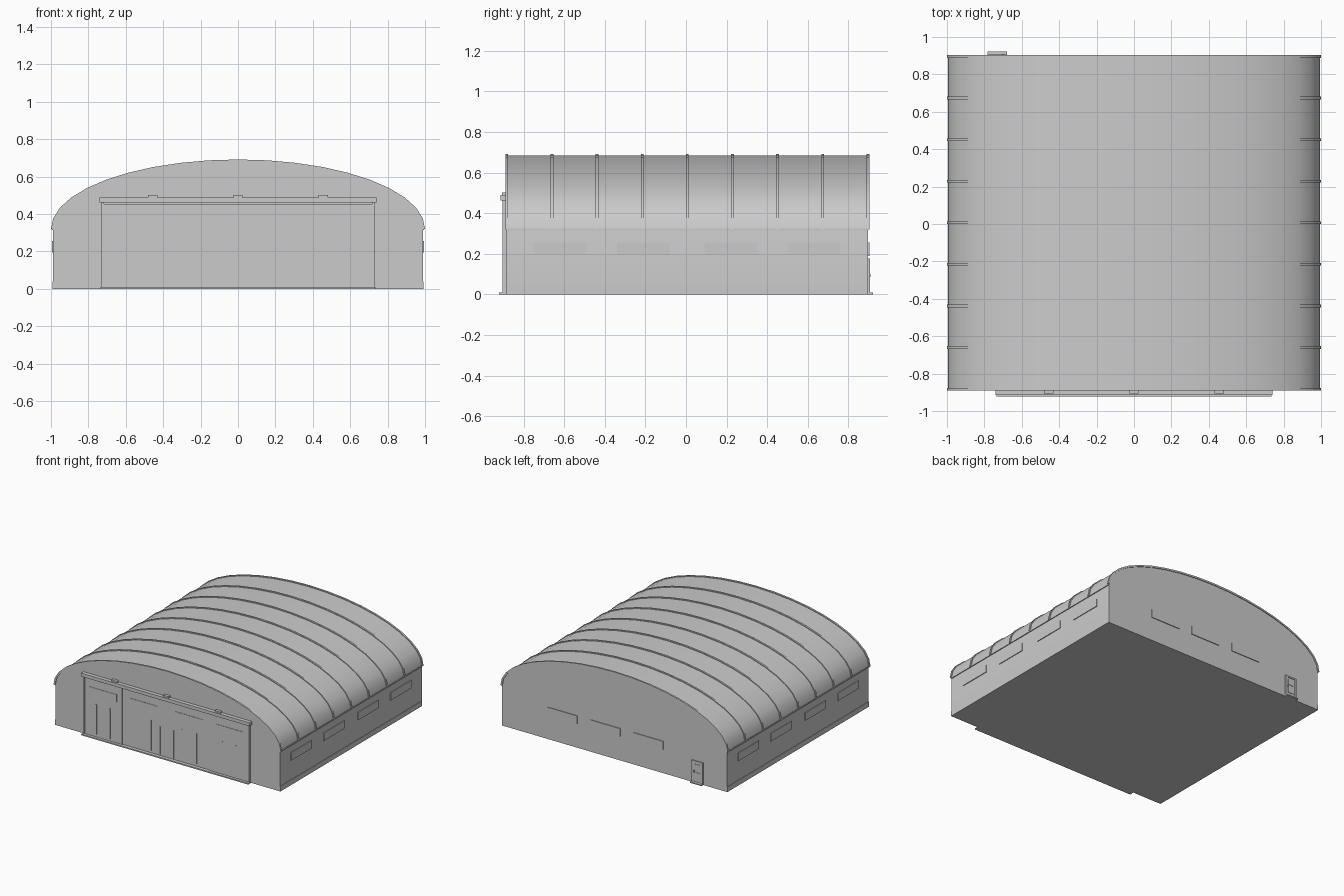
import bpy
import bmesh
import math

cube = bpy.data.objects.get("Cube")
if cube:
    bpy.data.objects.remove(cube, do_unlink=True)

grey = bpy.data.materials.new("plain_grey")
grey.use_nodes = True
grey.diffuse_color = (0.6, 0.6, 0.6, 1)
grey.node_tree.nodes["Principled BSDF"].inputs["Base Color"].default_value = (0.6, 0.6, 0.6, 1)

FRONT, BACK = -0.884, 0.897     # gable wall planes
MID = (FRONT + BACK) / 2
EAVE = 0.32
SEGMENTS = 20


def finish(name, bm):
    bmesh.ops.recalc_face_normals(bm, faces=bm.faces)
    mesh = bpy.data.meshes.new(name)
    bm.to_mesh(mesh)
    bm.free()
    mesh.materials.append(grey)
    obj = bpy.data.objects.new(name, mesh)
    bpy.context.collection.objects.link(obj)
    return obj


def box(name, x0, x1, y0, y1, z0, z1):
    bm = bmesh.new()
    bmesh.ops.create_cube(bm, size=1)
    bmesh.ops.scale(bm, vec=(x1 - x0, y1 - y0, z1 - z0), verts=bm.verts)
    bmesh.ops.translate(bm, vec=((x0 + x1) / 2, (y0 + y1) / 2, (z0 + z1) / 2), verts=bm.verts)
    return finish(name, bm)


def extrude_profile(name, points, y0, y1):
    bm = bmesh.new()
    face = bm.faces.new([bm.verts.new((x, y0, z)) for x, z in points])
    geom = bmesh.ops.extrude_face_region(bm, geom=[face])["geom"]
    verts = [g for g in geom if isinstance(g, bmesh.types.BMVert)]
    bmesh.ops.translate(bm, vec=(0, y1 - y0, 0), verts=verts)
    return finish(name, bm)


def arch(half_width, rise):
    angles = [math.pi * i / SEGMENTS for i in range(SEGMENTS + 1)]
    return [(half_width * math.cos(a), EAVE + rise * math.sin(a)) for a in angles]


def smooth(obj):
    bpy.ops.object.select_all(action="DESELECT")
    obj.select_set(True)
    bpy.context.view_layer.objects.active = obj
    bpy.ops.object.shade_smooth_by_angle(angle=math.radians(30))


# Hall with its arched gables, and the roof skin over it
hall = extrude_profile("hall_walls", [(-0.988, 0), (0.988, 0)] + arch(0.988, 0.36), FRONT, BACK)
smooth(hall)
skin = arch(0.993, 0.365) + arch(0.986, 0.358)[::-1]
smooth(extrude_profile("roof_skin", skin, FRONT - 0.004, BACK + 0.004))

# Nine raised roof ribs
band = arch(1.0, 0.372) + arch(0.986, 0.358)[::-1]
for i in range(9):
    y = MID + (i - 4) * 0.2223
    smooth(extrude_profile("roof_rib_%d" % (i + 1), band, y - 0.007, y + 0.007))

# Long sides: eave strip, plinth and window panels
for side, s in (("right", -1), ("left", 1)):
    def side_box(name, depth, y0, y1, z0, z1):
        x0, x1 = sorted((s * 0.985, s * depth))
        box(side + "_" + name, x0, x1, y0, y1, z0, z1)
    side_box("eave_strip", 0.995, FRONT, BACK, EAVE - 0.006, EAVE + 0.004)
    side_box("plinth", 0.992, FRONT, BACK, 0, 0.04)
    for i, y in enumerate((-0.62, -0.21, 0.22, 0.63)):
        side_box("window_%d" % (i + 1), 0.994, y - 0.13, y + 0.13, 0.195, 0.257)

# Back windows
for i, x in enumerate((-0.3, 0.08, 0.455)):
    box("back_window_%d" % (i + 1), x - 0.13, x + 0.13, BACK - 0.004, BACK + 0.006, 0.19, 0.255)

# Small back door with frame, two panes, handle and step
DOOR = -0.73
box("back_door", DOOR - 0.04, DOOR + 0.04, BACK - 0.004, BACK + 0.004, 0.01, 0.165)
for s in (-1, 1):
    x = DOOR + s * 0.043
    box("back_door_jamb", x - 0.007, x + 0.007, BACK - 0.004, BACK + 0.009, 0.01, 0.175)
box("back_door_lintel", DOOR - 0.05, DOOR + 0.05, BACK - 0.004, BACK + 0.009, 0.165, 0.177)
for z in (0.04, 0.105):
    box("back_door_pane", DOOR - 0.024, DOOR + 0.024, BACK, BACK + 0.007, z, z + 0.045)
box("back_door_handle", DOOR + 0.026, DOOR + 0.032, BACK, BACK + 0.012, 0.085, 0.1)
box("back_door_step", DOOR - 0.052, DOOR + 0.052, BACK - 0.004, 0.921, 0, 0.009)

# Front sliding door: leaves on stepped tracks, with stiles, window bands and pulls
for s in (-1, 1):
    for name, near, far, depth in (("outer", 0.39, 0.72, 0.016), ("inner", 0, 0.40, 0.01)):
        x0, x1 = sorted((s * near, s * far))
        face = FRONT - depth
        box(name + "_leaf", x0, x1, face, FRONT + 0.005, 0.01, 0.455)
        center = (x0 + x1) / 2
        box(name + "_leaf_window", center - 0.12, center + 0.12, face - 0.003, face + 0.002, 0.335, 0.395)
        for x in (center - 0.06, center + 0.06):
            box(name + "_leaf_stile", x - 0.004, x + 0.004, face - 0.004, face + 0.002, 0.03, 0.27)
    x = s * 0.06
    box("door_pull", x - 0.004, x + 0.004, FRONT - 0.016, FRONT, 0.02, 0.24)
    x = s * 0.723
    box("door_jamb", x - 0.007, x + 0.007, FRONT - 0.02, FRONT + 0.005, 0, 0.465)

# Front header rail with brackets, and the floor track
box("door_header_rail", -0.74, 0.74, FRONT - 0.03, FRONT + 0.005, 0.463, 0.49)
for x in (-0.455, 0, 0.455):
    box("header_bracket", x - 0.025, x + 0.025, FRONT - 0.022, FRONT + 0.005, 0.485, 0.503)
box("door_floor_track", -0.735, 0.735, -0.921, FRONT + 0.005, 0, 0.01)
